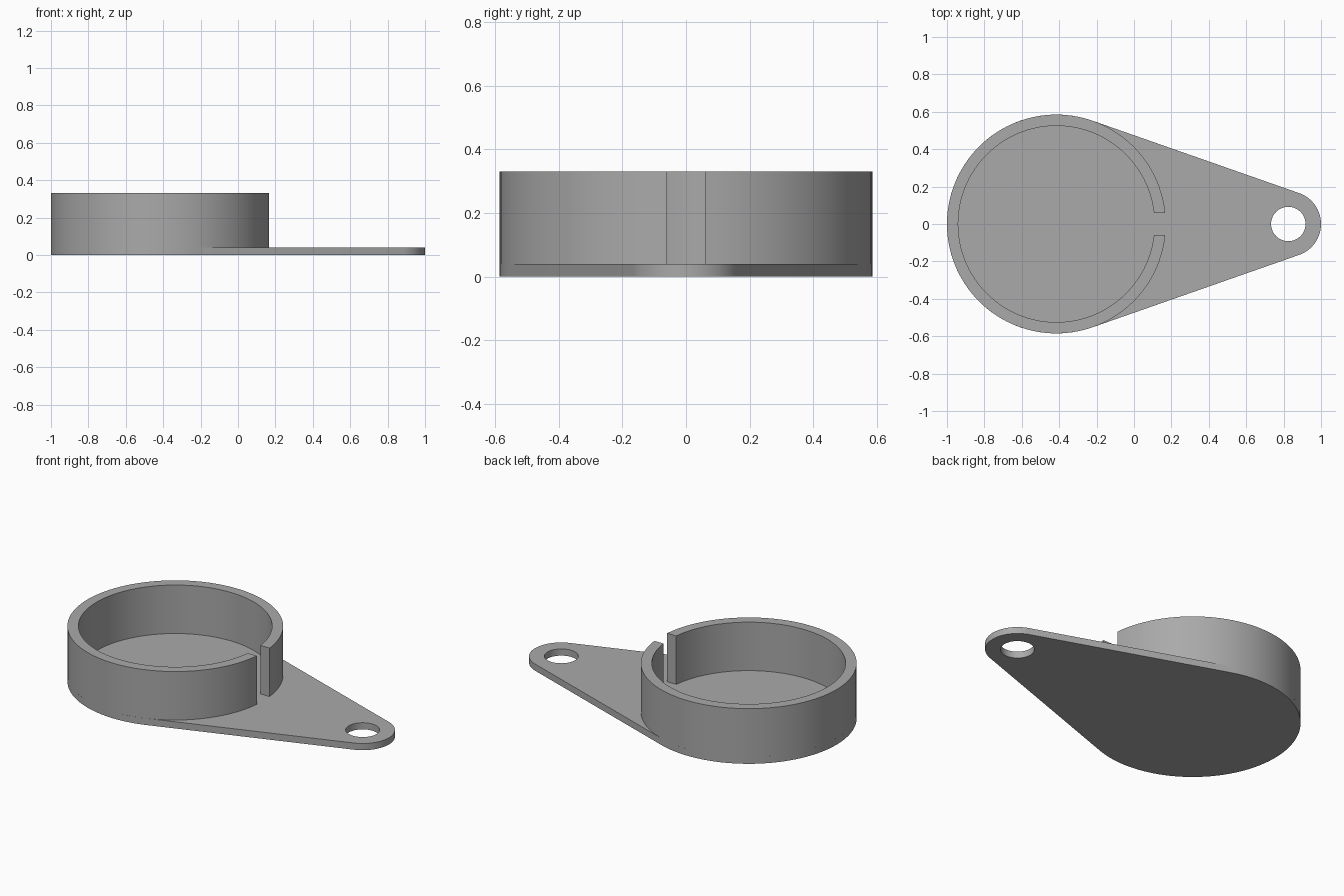
import bpy
from math import sin, cos, acos, asin, pi, radians

cube = bpy.data.objects.get("Cube")
if cube:
    bpy.data.objects.remove(cube, do_unlink=True)

RING_X, RING_R, BORE_R = -0.415, 0.585, 0.525
TIP_X, TIP_R, HOLE_R = 0.825, 0.175, 0.092
PLATE_H, TOTAL_H, HALF_GAP = 0.04, 0.33, 0.06

grey = bpy.data.materials.new("plain grey")
grey.use_nodes = True
colour = (0.4, 0.4, 0.4, 1)
grey.diffuse_color = colour
grey.node_tree.nodes["Principled BSDF"].inputs["Base Color"].default_value = colour


def arc(cx, radius, start, end, steps):
    """Points along an arc centred on the x axis."""
    angles = [start + (end - start) * i / steps for i in range(steps + 1)]
    return [(cx + radius * cos(a), radius * sin(a)) for a in angles]


def extruded(name, loops, z0, z1):
    """Fill closed outlines (inner loops become holes) and extrude them upward."""
    curve = bpy.data.curves.new(name + "_outline", 'CURVE')
    curve.dimensions = '2D'
    curve.fill_mode = 'BOTH'
    curve.extrude = (z1 - z0) / 2
    for points in loops:
        spline = curve.splines.new('POLY')
        spline.points.add(len(points) - 1)
        for p, (x, y) in zip(spline.points, points):
            p.co = (x, y, 0, 1)
        spline.use_cyclic_u = True
    helper = bpy.data.objects.new(name + "_outline", curve)
    bpy.context.collection.objects.link(helper)
    mesh = bpy.data.meshes.new_from_object(
        helper.evaluated_get(bpy.context.evaluated_depsgraph_get()))
    bpy.data.objects.remove(helper, do_unlink=True)
    mesh.name = name
    for v in mesh.vertices:
        v.co.z += (z0 + z1) / 2
    mesh.materials.clear()
    mesh.materials.append(grey)
    obj = bpy.data.objects.new(name, mesh)
    bpy.context.collection.objects.link(obj)

    # Weld caps to walls, then smooth the round walls only
    bpy.ops.object.select_all(action='DESELECT')
    obj.select_set(True)
    bpy.context.view_layer.objects.active = obj
    bpy.ops.object.mode_set(mode='EDIT')
    bpy.ops.mesh.select_all(action='SELECT')
    bpy.ops.mesh.remove_doubles(threshold=0.0001)
    bpy.ops.mesh.normals_make_consistent(inside=False)
    bpy.ops.object.mode_set(mode='OBJECT')
    bpy.ops.object.shade_smooth_by_angle(angle=radians(30))
    return obj


# Teardrop base plate with a hanging hole near the tip
tangent = acos((RING_R - TIP_R) / (TIP_X - RING_X))
teardrop = (arc(RING_X, RING_R, tangent, 2 * pi - tangent, 80)
            + arc(TIP_X, TIP_R, -tangent, tangent, 32))
hole = arc(TIP_X, HOLE_R, 0, 2 * pi, 48)[:-1]
extruded("base_plate", [teardrop, hole], 0, PLATE_H)

# Open ring wall with a parallel-sided slot facing the tip
outer, inner = asin(HALF_GAP / RING_R), asin(HALF_GAP / BORE_R)
wall = (arc(RING_X, RING_R, outer, 2 * pi - outer, 100)
        + arc(RING_X, BORE_R, 2 * pi - inner, inner, 100))
extruded("split_ring_wall", [wall], PLATE_H, TOTAL_H)
